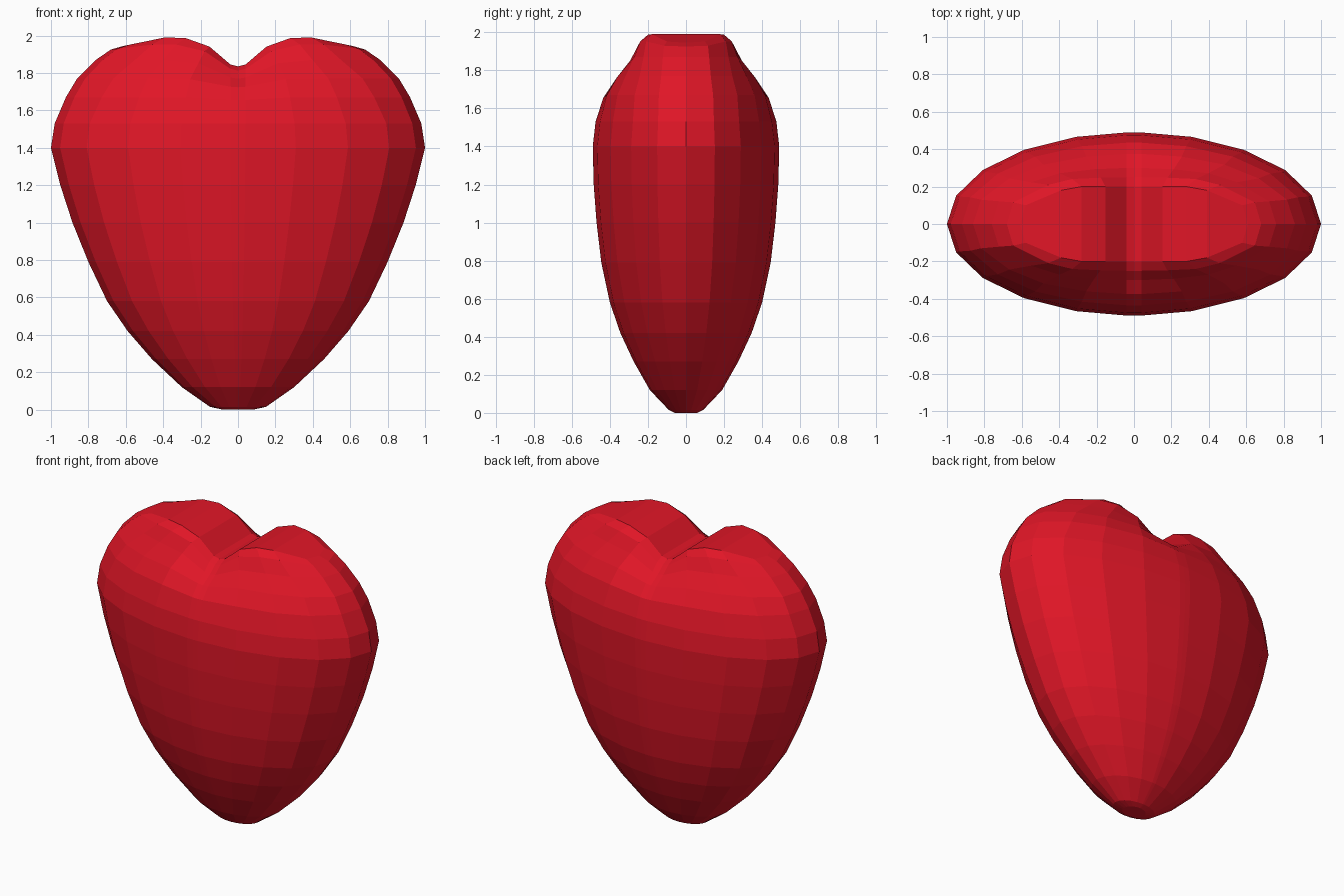
import bpy, bmesh, math

if "Cube" in bpy.data.objects:
    bpy.data.objects.remove(bpy.data.objects["Cube"])

# Column directions for one quarter of the outline: body ellipse, and squarer top patch
ANG = [0, 18, 36, 54, 72, 87.7, 90]
BODY = [(math.cos(math.radians(a)), math.sin(math.radians(a))) for a in ANG]
TOP = [(1, 0), (.95, .5), (.64, .9), (.46, 1), (.25, 1), (.066, 1), (0, 1)]

# Rings: half width, half depth, height, blend to top patch, cleft strength
RINGS = [
    (.08, .06, 0, 0, 0), (.15, .09, .015, 0, 0), (.30, .19, .12, 0, 0),
    (.46, .275, .27, 0, 0), (.59, .345, .42, 0, 0), (.70, .40, .58, 0, 0),
    (.80, .445, .79, 0, 0), (.885, .47, 1.0, 0, 0), (.95, .485, 1.2, 0, 0),
    (1.0, .49, 1.40, 0, 0), (.98, .475, 1.53, 0, 0), (.92, .435, 1.67, .1, .1),
    (.86, .375, 1.77, .2, .3), (.76, .30, 1.87, .5, .65),
    (.68, .25, 1.925, .8, .9), (.61, .20, 1.945, 1, 1),
]
CLEFT = [(0, .155), (.04, .145), (.15, .05), (.29, 0), (9, 0)]


def cleft(x):
    for (x0, d0), (x1, d1) in zip(CLEFT, CLEFT[1:]):
        if x <= x1:
            return d0 + (d1 - d0) * (x - x0) / (x1 - x0)
    return 0


def quarter(ring):
    rx, ry, z, b, c = ring
    pts = []
    for (bx, by), (tx, ty) in zip(BODY, TOP):
        x = rx * (bx + (tx - bx) * b)
        y = ry * (by + (ty - by) * b)
        lift = .045 * max(0, b - .5) * 2 * min(1, (rx - x) / .22)
        pts.append((x, y, z + lift - c * cleft(x)))
    return pts


bm = bmesh.new()
loops = []
for ring in RINGS:
    q = quarter(ring)
    pts = q + [(-x, y, z) for x, y, z in q[-2::-1]]
    pts += [(x, -y, z) for x, y, z in pts[-2:0:-1]]
    loops.append([bm.verts.new(p) for p in pts])

# Side walls
n = len(loops[0])
for lo, hi in zip(loops, loops[1:]):
    for i in range(n):
        j = (i + 1) % n
        bm.faces.new((lo[i], lo[j], hi[j], hi[i]))

# Flat base and the lobed top made of strips running front to back
bm.faces.new(loops[0][::-1])
t = loops[-1]
for i in range(n // 2):
    f = [t[i], t[i + 1], t[(n - i - 1) % n], t[(n - i) % n]]
    bm.faces.new(list(dict.fromkeys(f)))
bmesh.ops.recalc_face_normals(bm, faces=bm.faces)

mesh = bpy.data.meshes.new("heart")
bm.to_mesh(mesh)
bm.free()
heart = bpy.data.objects.new("heart", mesh)
bpy.context.collection.objects.link(heart)

red = bpy.data.materials.new("red")
red.diffuse_color = (.75, .008, .02, 1)
red.use_nodes = True
red.node_tree.nodes["Principled BSDF"].inputs["Base Color"].default_value = red.diffuse_color
mesh.materials.append(red)
